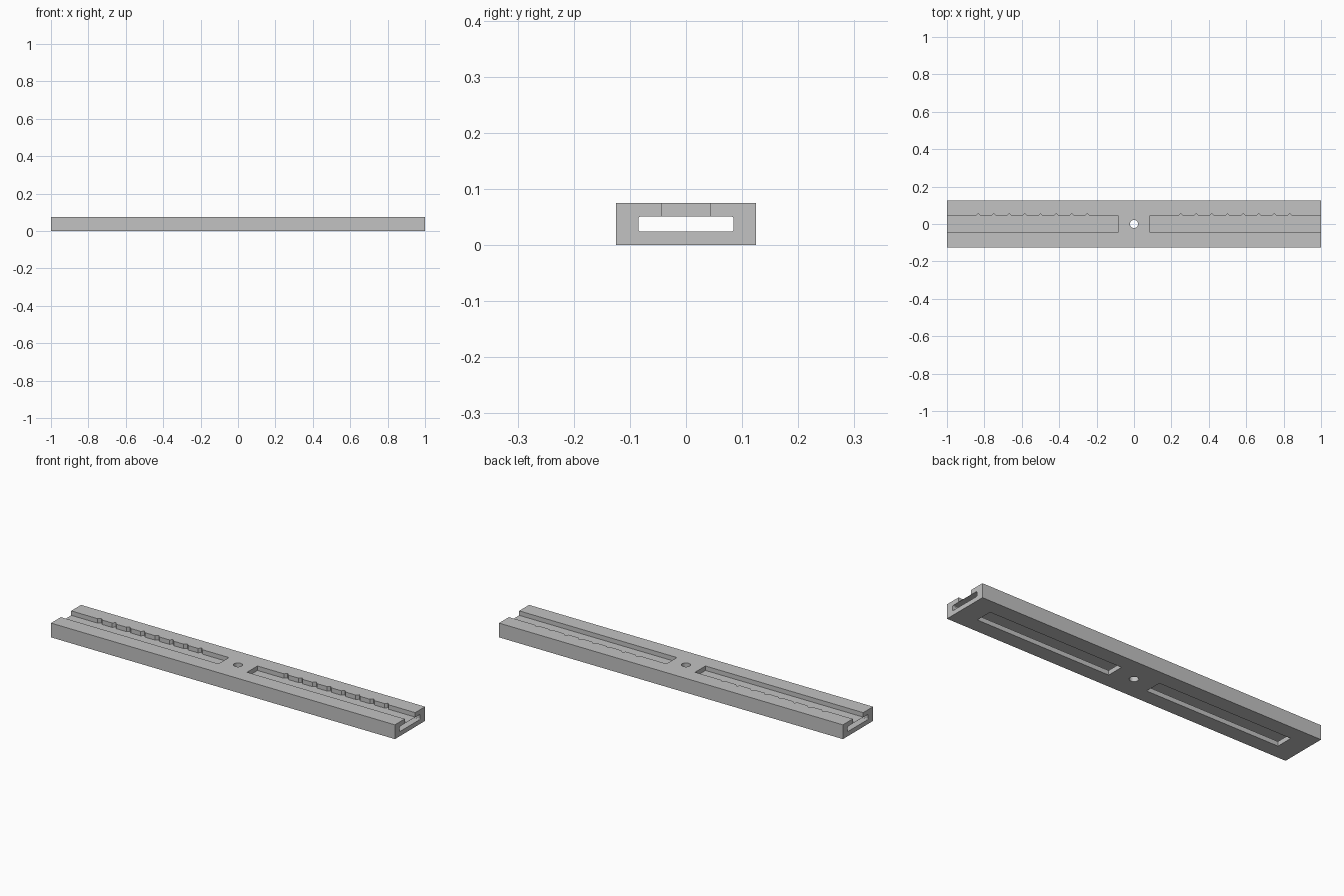
import bpy, bmesh, math

cube = bpy.data.objects.get("Cube")
if cube:
    bpy.data.objects.remove(cube, do_unlink=True)

# Single grey material
grey = bpy.data.materials.new("plain grey")
grey.use_nodes = True
colour = (0.54, 0.54, 0.54, 1)
grey.diffuse_color = colour
grey.node_tree.nodes["Principled BSDF"].inputs["Base Color"].default_value = colour

LENGTH, WIDTH, HEIGHT = 2.0, 0.25, 0.075
GROOVE_START, GROOVE_HALF, GROOVE_FLOOR = 0.083, 0.043, 0.0515
TUNNEL_HALF, TUNNEL_FLOOR, TUNNEL_TOP = 0.085, 0.024, 0.0507
OVER = 0.05


def add_box(bm, x0, x1, half_y, z0, z1):
    verts = bmesh.ops.create_cube(bm, size=1)["verts"]
    bmesh.ops.scale(bm, vec=(x1 - x0, 2 * half_y, z1 - z0), verts=verts)
    bmesh.ops.translate(bm, vec=((x0 + x1) / 2, 0, (z0 + z1) / 2), verts=verts)


def add_prism(bm, sides, radius, x, y, z0, z1):
    verts = bmesh.ops.create_cone(bm, cap_ends=True, segments=sides, radius1=radius,
                                  radius2=radius, depth=z1 - z0)["verts"]
    bmesh.ops.translate(bm, vec=(x, y, (z0 + z1) / 2), verts=verts)


def add_extrusion(bm, profile, x0, x1):
    face = bm.faces.new([bm.verts.new((x0, y, z)) for y, z in profile])
    ext = bmesh.ops.extrude_face_region(bm, geom=[face])["geom"]
    moved = [v for v in ext if isinstance(v, bmesh.types.BMVert)]
    bmesh.ops.translate(bm, vec=(x1 - x0, 0, 0), verts=moved)


def finish(bm, name):
    bmesh.ops.recalc_face_normals(bm, faces=bm.faces)
    mesh = bpy.data.meshes.new(name)
    bm.to_mesh(mesh)
    bm.free()
    mesh.materials.append(grey)
    obj = bpy.data.objects.new(name, mesh)
    bpy.context.collection.objects.link(obj)
    return obj


# Solid bar
bm = bmesh.new()
add_box(bm, -LENGTH / 2, LENGTH / 2, WIDTH / 2, 0, HEIGHT)
bar = finish(bm, "rail_bar")


def cut(bm, name):
    cutter = finish(bm, name)
    cutter.hide_render = True
    cutter.hide_viewport = True
    mod = bar.modifiers.new(name, "BOOLEAN")
    mod.operation = "DIFFERENCE"
    mod.solver = "EXACT"
    mod.object = cutter


# Wide tunnel with rounded corners, running the whole length
radius = 0.004
corners = [(TUNNEL_FLOOR + radius, -90), (TUNNEL_TOP - radius, 0)]
half = []
for z, start in corners:
    for step in range(4):
        a = math.radians(start + 30 * step)
        half.append((TUNNEL_HALF - radius + radius * math.cos(a), z + radius * math.sin(a)))
bm = bmesh.new()
add_extrusion(bm, half + [(-y, z) for y, z in reversed(half)],
              -LENGTH / 2 - OVER, LENGTH / 2 + OVER)
cut(bm, "tunnel_cutter")

# Two top grooves, open at the bar ends, over a thin web above the tunnel
bm = bmesh.new()
for side in (-1, 1):
    x0, x1 = sorted((side * GROOVE_START, side * (LENGTH / 2 + OVER)))
    add_box(bm, x0, x1, GROOVE_HALF, GROOVE_FLOOR, HEIGHT + OVER)
cut(bm, "groove_cutter")

# Row of V notches in the back wall of each groove
bm = bmesh.new()
for side in (-1, 1):
    for i in range(8):
        add_prism(bm, 4, 0.013, side * (0.25 + i / 12), GROOVE_HALF,
                  GROOVE_FLOOR, HEIGHT + OVER)
cut(bm, "notch_cutter")

# Long rectangular windows through the underside into the tunnel
bm = bmesh.new()
for side in (-1, 1):
    x0, x1 = sorted((side * 0.112, side * 0.888))
    add_box(bm, x0, x1, 0.045, -OVER, (TUNNEL_FLOOR + TUNNEL_TOP) / 2)
cut(bm, "window_cutter")

# Central screw hole
bm = bmesh.new()
add_prism(bm, 24, 0.022, 0, 0, -OVER, HEIGHT + OVER)
cut(bm, "hole_cutter")
